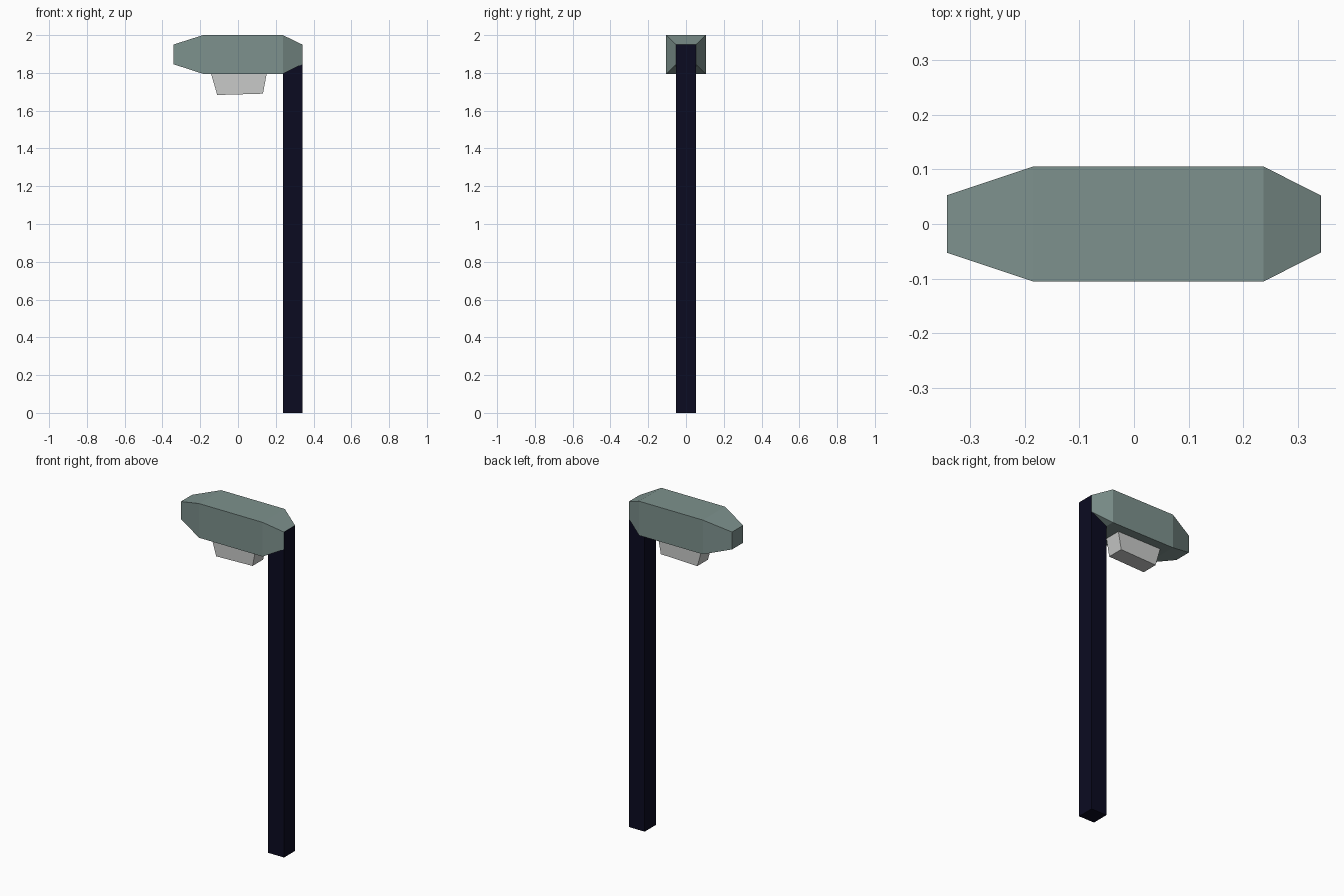
import bpy

if "Cube" in bpy.data.objects:
    bpy.data.objects.remove(bpy.data.objects["Cube"])


def material(name, rgb):
    m = bpy.data.materials.new(name)
    m.diffuse_color = (*rgb, 1)
    m.use_nodes = True
    m.node_tree.nodes["Principled BSDF"].inputs["Base Color"].default_value = m.diffuse_color
    return m


def loft(name, rings, mat):
    """Skin rectangular rings of 4 points each and cap both ends."""
    n = len(rings)
    verts = [p for ring in rings for p in ring]
    faces = [(3, 2, 1, 0), tuple(4 * (n - 1) + k for k in range(4))]
    for r in range(n - 1):
        a, b = 4 * r, 4 * r + 4
        for k in range(4):
            j = (k + 1) % 4
            faces.append((a + k, a + j, b + j, b + k))
    me = bpy.data.meshes.new(name)
    me.from_pydata(verts, [], faces)
    me.update()
    me.materials.append(mat)
    ob = bpy.data.objects.new(name, me)
    bpy.context.collection.objects.link(ob)
    return ob


def ring_x(x, hy, z0, z1):
    return [(x, -hy, z0), (x, hy, z0), (x, hy, z1), (x, -hy, z1)]


def ring_z(x0, x1, hy, z0, z1):
    """Ring around z whose height runs from z0 at x0 to z1 at x1."""
    return [(x0, -hy, z0), (x1, -hy, z1), (x1, hy, z1), (x0, hy, z0)]


grey_green = material("grey green housing", (0.205, 0.283, 0.266))
dark_navy = material("dark navy pole", (0.0033, 0.0033, 0.0152))
light_grey = material("light grey lens", (0.58, 0.59, 0.58))

# Lamp housing: a box tapered at both ends
loft("lamp_housing", [
    ring_x(-0.342, 0.0525, 1.846, 1.95),
    ring_x(-0.185, 0.105, 1.795, 2.0),
    ring_x(0.237, 0.105, 1.795, 2.0),
    ring_x(0.341, 0.0525, 1.846, 1.95),
], grey_green)

# Square pole, its outer side just covering the end of the housing
loft("pole", [
    ring_z(0.237, 0.342, 0.0525, 0, 0),
    ring_z(0.237, 0.342, 0.0525, 1.95, 1.95),
], dark_navy)

# Lens below the housing, narrowing downwards with a slightly tilted base
loft("lamp_lens", [
    ring_z(-0.11, 0.132, 0.05, 1.683, 1.69),
    ring_z(-0.143, 0.152, 0.05, 1.797, 1.797),
], light_grey)
